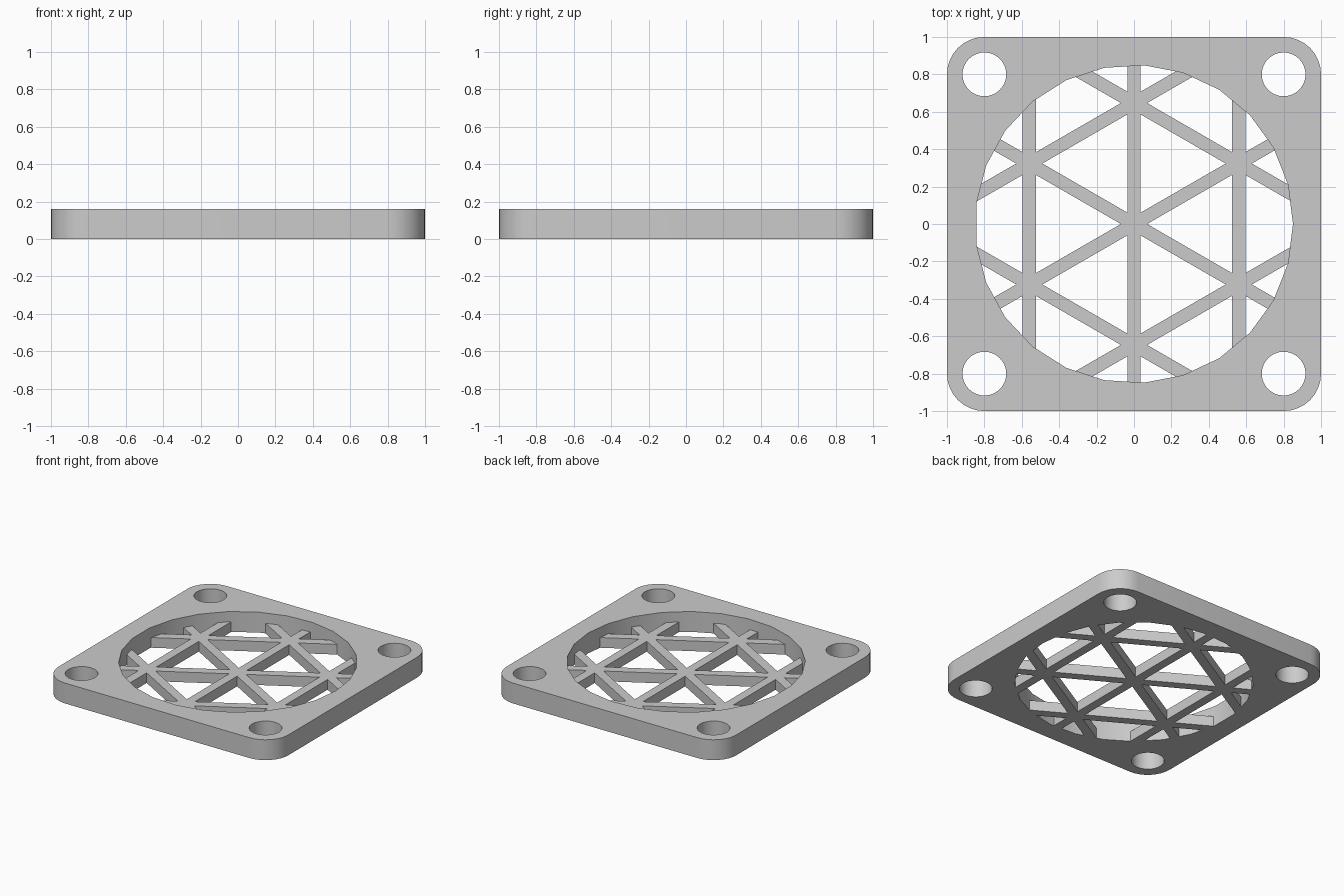
import bpy, bmesh
from math import sin, cos, pi, radians
from mathutils import Vector

FRAME_H, GRID_H = 0.16, 0.08
OPENING_R, OPENING_SIDES = 0.85, 25
BAR_W, BAR_PITCH = 0.07, 0.56

cube = bpy.data.objects.get("Cube")
if cube:
    bpy.data.objects.remove(cube, do_unlink=True)

grey = bpy.data.materials.new("light grey")
grey.use_nodes = True
colour = (0.6, 0.6, 0.6, 1)
grey.diffuse_color = colour
grey.node_tree.nodes["Principled BSDF"].inputs["Base Color"].default_value = colour


def arc(cx, cy, r, start, sweep, steps):
    """Points along an arc, end point left out."""
    return [Vector((cx + r * cos(start + sweep * i / steps),
                    cy + r * sin(start + sweep * i / steps), 0)) for i in range(steps)]


def add_loop(bm, points):
    verts = [bm.verts.new(p) for p in points]
    return [bm.edges.new((a, b)) for a, b in zip(verts, verts[1:] + verts[:1])]


def finish(bm, name, height):
    """Extrude the flat shape upward and make it a smooth-by-angle object."""
    ret = bmesh.ops.extrude_face_region(bm, geom=bm.faces[:], use_keep_orig=True)
    top = [v for v in ret["geom"] if isinstance(v, bmesh.types.BMVert)]
    bmesh.ops.translate(bm, verts=top, vec=(0, 0, height))
    bmesh.ops.recalc_face_normals(bm, faces=bm.faces[:])
    mesh = bpy.data.meshes.new(name)
    bm.to_mesh(mesh)
    bm.free()
    mesh.materials.append(grey)
    obj = bpy.data.objects.new(name, mesh)
    bpy.context.collection.objects.link(obj)
    bpy.ops.object.select_all(action="DESELECT")
    obj.select_set(True)
    bpy.context.view_layer.objects.active = obj
    bpy.ops.object.shade_smooth_by_angle(angle=radians(30))
    return obj


# Square frame with rounded corners, round opening and four screw holes
corners = [(0.8, 0.8), (-0.8, 0.8), (-0.8, -0.8), (0.8, -0.8)]
outline = []
for i, (x, y) in enumerate(corners):
    outline += arc(x, y, 0.2, i * pi / 2, pi / 2, 8)
    outline.append(Vector((x + 0.2 * cos((i + 1) * pi / 2), y + 0.2 * sin((i + 1) * pi / 2), 0)))
opening = arc(0, 0, OPENING_R, 0, 2 * pi, OPENING_SIDES)

bm = bmesh.new()
edges = add_loop(bm, outline) + add_loop(bm, opening)
for x, y in corners:
    edges += add_loop(bm, arc(x, y, 0.117, 0, 2 * pi, 32))
bmesh.ops.triangle_fill(bm, edges=edges, use_beauty=True, normal=(0, 0, 1))
finish(bm, "frame", FRAME_H)

# Triangular guard grid: slice the opening along every bar edge, keep the bars
bars = [(Vector((cos(a), sin(a), 0)), k * BAR_PITCH)
        for a in (0, pi / 3, 2 * pi / 3) for k in (-1, 0, 1)]
bm = bmesh.new()
bm.faces.new([bm.verts.new(p) for p in opening])
for normal, offset in bars:
    for side in (-0.5, 0.5):
        bmesh.ops.bisect_plane(bm, geom=bm.verts[:] + bm.edges[:] + bm.faces[:], dist=1e-5,
                               plane_co=normal * (offset + side * BAR_W), plane_no=normal)
gaps = [f for f in bm.faces
        if all(abs(f.calc_center_median().dot(n) - d) > BAR_W / 2 for n, d in bars)]
bmesh.ops.delete(bm, geom=gaps, context="FACES")
finish(bm, "guard_grid", GRID_H)
